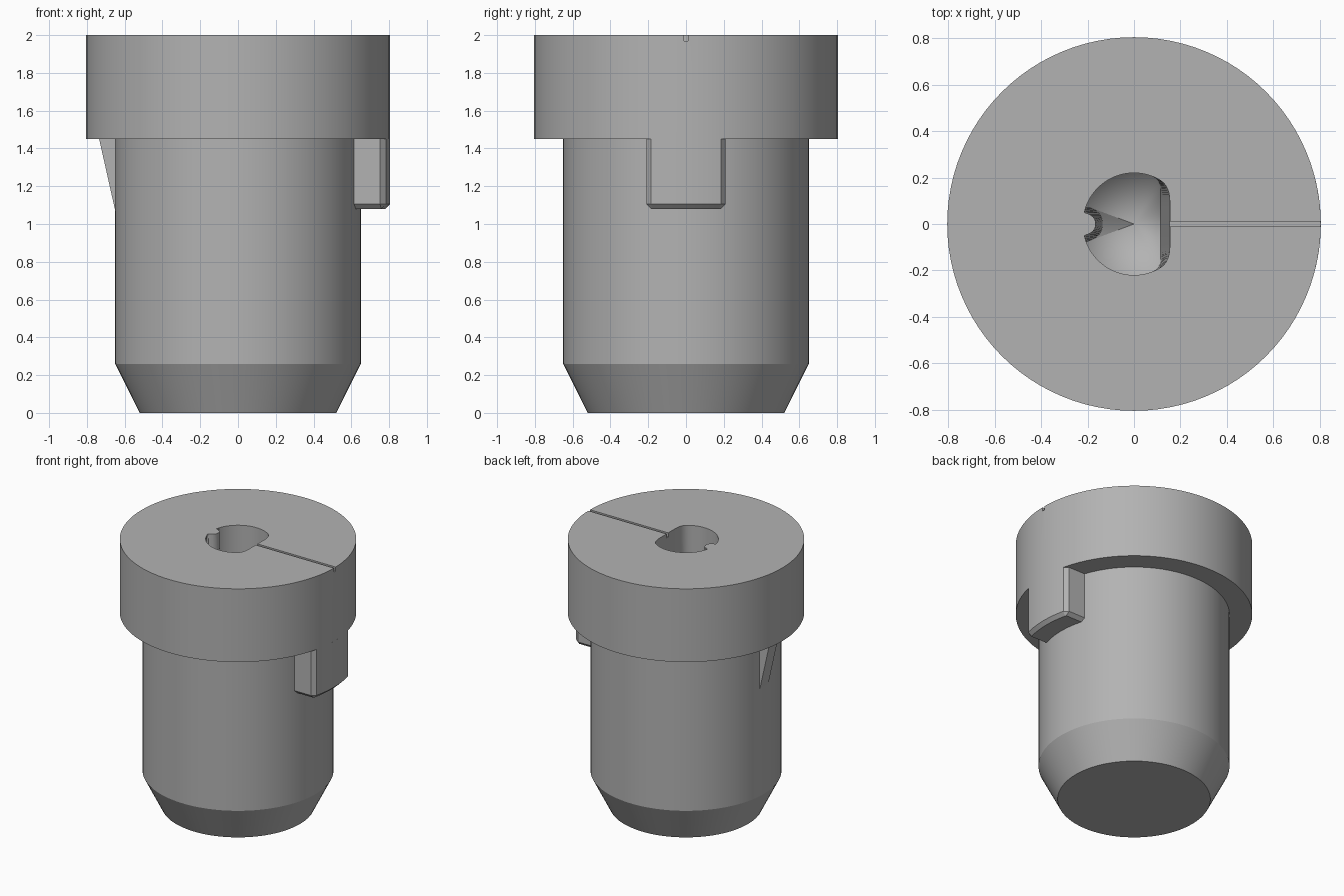
import bpy, bmesh
from math import sin, cos, pi, sqrt, hypot, radians

cube = bpy.data.objects.get("Cube")
if cube:
    bpy.data.objects.remove(cube, do_unlink=True)

grey = bpy.data.materials.new("plain grey")
colour = (0.45, 0.45, 0.45, 1)
grey.diffuse_color = colour
grey.use_nodes = True
grey.node_tree.nodes["Principled BSDF"].inputs["Base Color"].default_value = colour

SEGMENTS = 96
BODY_R, COLLAR_R, LEDGE = 0.65, 0.805, 1.45


def make(name, bm):
    bmesh.ops.recalc_face_normals(bm, faces=bm.faces)
    mesh = bpy.data.meshes.new(name)
    bm.to_mesh(mesh)
    bm.free()
    mesh.materials.append(grey)
    obj = bpy.data.objects.new(name, mesh)
    bpy.context.collection.objects.link(obj)
    return obj


def activate(obj):
    bpy.ops.object.select_all(action='DESELECT')
    obj.select_set(True)
    bpy.context.view_layer.objects.active = obj


def loft(name, rings, tip=None):
    """Skin a stack of equal rings; end in a point if a tip is given."""
    bm = bmesh.new()
    loops = [[bm.verts.new(p) for p in ring] for ring in rings]
    n = len(loops[0])
    for low, high in zip(loops, loops[1:]):
        for i in range(n):
            j = (i + 1) % n
            bm.faces.new((low[i], low[j], high[j], high[i]))
    bm.faces.new(loops[0])
    if tip:
        end = bm.verts.new(tip)
        for i in range(n):
            bm.faces.new((loops[-1][i], loops[-1][(i + 1) % n], end))
    else:
        bm.faces.new(loops[-1])
    return make(name, bm)


def circle(r, z):
    return [(r * cos(2 * pi * i / SEGMENTS), r * sin(2 * pi * i / SEGMENTS), z)
            for i in range(SEGMENTS)]


def cut(obj, cutter):
    mod = obj.modifiers.new("cut", 'BOOLEAN')
    mod.operation = 'DIFFERENCE'
    mod.solver = 'EXACT'
    mod.object = cutter
    activate(obj)
    bpy.ops.object.modifier_apply(modifier=mod.name)
    bpy.data.objects.remove(cutter, do_unlink=True)


# Stepped body with a tapered foot and a wide collar
body = loft("body", [circle(0.52, 0), circle(BODY_R, 0.26), circle(BODY_R, LEDGE),
                     circle(COLLAR_R, LEDGE), circle(COLLAR_R, 2)])


# Blind bore: round, one drafted flat, one drafted rib, conical floor
def bore_ring(flat, rib, height):
    ring = []
    for i in range(192):
        a = 2 * pi * i / 192
        x, y = 0.22 * cos(a), 0.22 * sin(a)
        blend = max(0.05 - abs(x - flat), 0) / 0.05
        x = min(x, flat) - blend * blend * 0.0125
        if x < 0 and abs(y) < rib:
            x = max(x, -0.21 + sqrt(rib * rib - y * y))
        ring.append((x, y, height(hypot(x, y))))
    return ring


APEX = 0.5
bore = loft("bore_cutter", [bore_ring(0.155, 0.045, lambda r: 2.01),
                            bore_ring(0.115, 0.075, lambda r: APEX + r)],
            tip=(0, 0, APEX))
cut(body, bore)

# Fine index groove across the top, from the bore to the rim
bm = bmesh.new()
bmesh.ops.create_cube(bm, size=1)
for v in bm.verts:
    v.co = (0.5 + v.co.x * 0.8, v.co.y * 0.02, 2 + v.co.z * 0.06)
cut(body, make("groove_cutter", bm))

# Locating key below the collar, its outside flush with the collar
HALF, BEVEL = 0.21, 0.025


def key_ring(z, inset):
    half, outer = HALF - inset, COLLAR_R - inset
    steps = 12
    ring = [(0.6, -half, z), (sqrt(outer ** 2 - half ** 2) - BEVEL * (inset == 0), -half, z)]
    side = half - (BEVEL if inset == 0 else BEVEL * 0.4)
    for i in range(steps + 1):
        y = side * (2 * i / steps - 1)
        ring.append((sqrt(outer ** 2 - y * y), y, z))
    ring += [(x, -y, z) for x, y, z in reversed(ring[:2])]
    return ring


key = loft("locating_key", [key_ring(1.08, BEVEL), key_ring(1.08 + BEVEL, 0),
                            key_ring(LEDGE, 0)])

# Small wedge rib opposite the key
bm = bmesh.new()
ends = []
for y in (-0.05, 0.05):
    ends.append([bm.verts.new(p) for p in
                 ((-0.6, y, LEDGE), (-0.735, y, LEDGE), (-BODY_R, y, 1.07), (-0.6, y, 1.07))])
    bm.faces.new(ends[-1])
for i in range(4):
    j = (i + 1) % 4
    bm.faces.new((ends[0][i], ends[0][j], ends[1][j], ends[1][i]))
wedge = make("wedge_rib", bm)

for obj in (body, key):
    activate(obj)
    bpy.ops.object.shade_smooth_by_angle(angle=radians(20))
